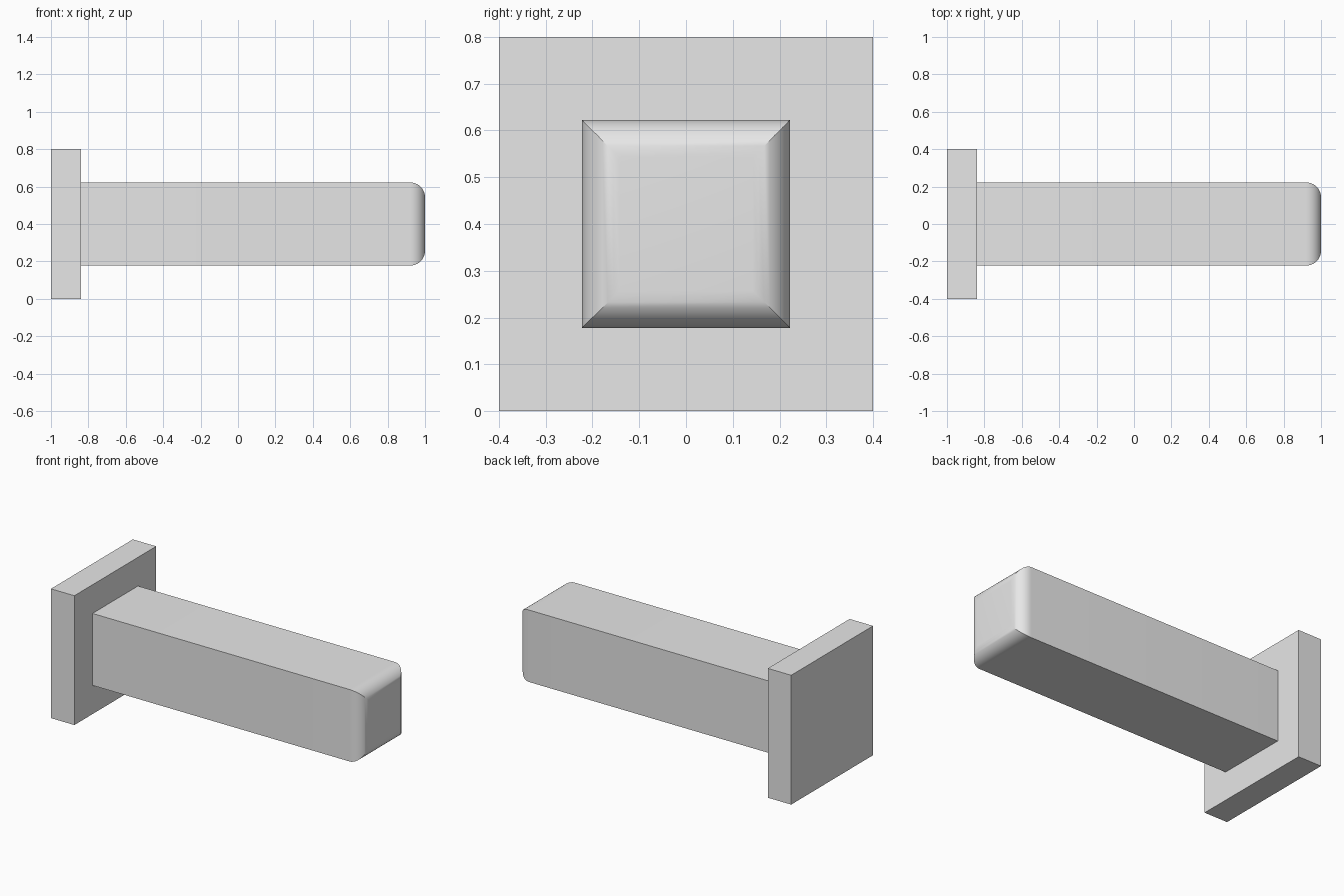
import bpy, bmesh, math

cube = bpy.data.objects.get("Cube")
if cube:
    bpy.data.objects.remove(cube, do_unlink=True)

grey = bpy.data.materials.new("light grey")
grey.use_nodes = True
colour = (0.8, 0.8, 0.8, 1)
grey.diffuse_color = colour
grey.node_tree.nodes["Principled BSDF"].inputs["Base Color"].default_value = colour

MID_Z = 0.4


def square_loft(name, sections):
    """Loft square sections, given as (x, half width), along x and cap both ends."""
    bm = bmesh.new()
    corners = ((-1, -1), (1, -1), (1, 1), (-1, 1))
    rings = [[bm.verts.new((x, h * y, MID_Z + h * z)) for y, z in corners]
             for x, h in sections]
    for a, b in zip(rings, rings[1:]):
        for i in range(4):
            j = (i + 1) % 4
            bm.faces.new((a[i], a[j], b[j], b[i]))
    bm.faces.new(rings[0])
    bm.faces.new(rings[-1])
    bmesh.ops.recalc_face_normals(bm, faces=bm.faces)
    mesh = bpy.data.meshes.new(name)
    bm.to_mesh(mesh)
    bm.free()
    mesh.materials.append(grey)
    obj = bpy.data.objects.new(name, mesh)
    bpy.context.collection.objects.link(obj)
    return obj


# Square end plate
square_loft("end_plate", [(-1, 0.4), (-0.84, 0.4)])

# Square shaft whose far end rounds over with mitred corners
HALF, RADIUS, STEPS = 0.2225, 0.08, 10
sections = [(-0.84, HALF)]
for i in range(STEPS + 1):
    t = math.pi / 2 * i / STEPS
    sections.append((1 - RADIUS + RADIUS * math.sin(t),
                     HALF - RADIUS * (1 - math.cos(t))))
shaft = square_loft("shaft", sections)

bpy.ops.object.select_all(action='DESELECT')
shaft.select_set(True)
bpy.context.view_layer.objects.active = shaft
bpy.ops.object.shade_smooth_by_angle(angle=math.radians(30))
